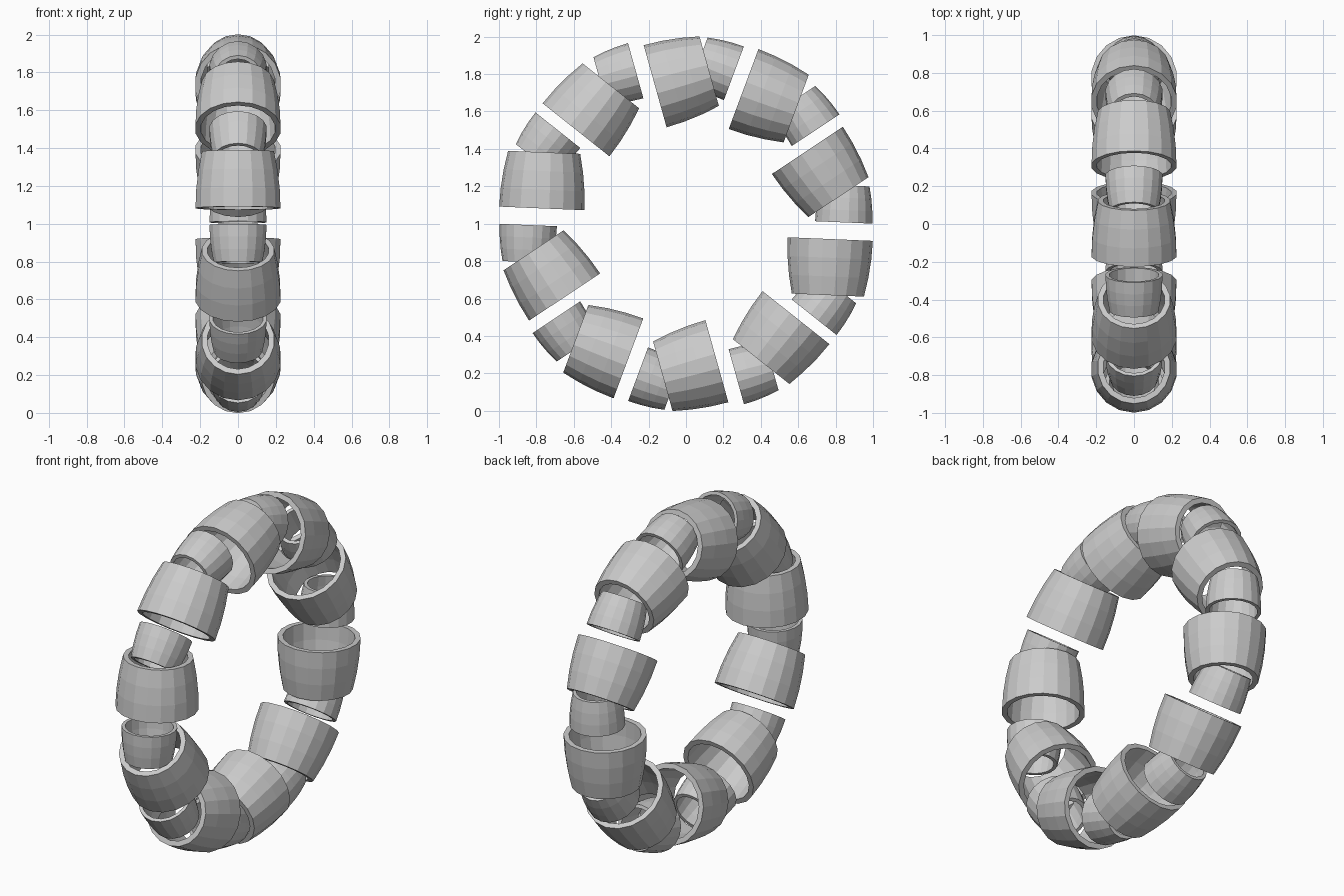
import bpy
import bmesh
import math
from mathutils import Matrix, Vector

cube = bpy.data.objects.get("Cube")
if cube:
    bpy.data.objects.remove(cube, do_unlink=True)

SIDES = 18
BANDS = 3
STEP = math.radians(36)
FIRST_TILT = math.radians(-2.4)
CENTRE = Vector((0, 0, 1.0))


def barrel_mesh(name, wide, narrow, length, wall):
    """Open tapered sleeve along local z, wide rim at z = 0."""
    outer = []
    for i in range(BANDS + 1):
        t = i / BANDS
        outer.append((wide - (wide - narrow) * t * t, length * t))
    inner = [(r - wall, z) for r, z in reversed(outer)]
    profile = outer + inner

    bm = bmesh.new()
    rings = []
    for k in range(SIDES):
        a = math.tau * k / SIDES
        rings.append([bm.verts.new((r * math.cos(a), r * math.sin(a), z))
                      for r, z in profile])
    n = len(profile)
    for k in range(SIDES):
        here, after = rings[k], rings[(k + 1) % SIDES]
        for i in range(n):
            j = (i + 1) % n
            bm.faces.new((here[i], after[i], after[j], here[j]))
    bmesh.ops.recalc_face_normals(bm, faces=bm.faces)
    mesh = bpy.data.meshes.new(name)
    bm.to_mesh(mesh)
    bm.free()
    return mesh


def place(name, mesh, y, z, tilt, direction):
    """Put a sleeve's wide rim at (y, z), local x pointing outward."""
    radial = Vector((0, math.cos(tilt), math.sin(tilt)))
    axis = Vector((0, -math.sin(tilt), math.cos(tilt))) * direction
    side = axis.cross(radial)
    turn = Matrix((radial, side, axis)).transposed().to_4x4()
    obj = bpy.data.objects.new(name, mesh)
    obj.matrix_world = Matrix.Translation(CENTRE + Vector((0, y, z))) @ turn
    bpy.context.collection.objects.link(obj)


large = barrel_mesh("large_sleeve", 0.228, 0.193, 0.30, 0.03)
small = barrel_mesh("small_sleeve", 0.153, 0.130, 0.198, 0.02)

# Rim centres for half of the ring
large_spots = [(0.771, -0.082), (0.649, 0.392), (0.308, 0.72),
               (-0.165, 0.735), (-0.588, 0.502)]
small_spots = [(0.843, 0.007), (0.693, 0.50), (0.256, 0.804),
               (-0.269, 0.818), (-0.685, 0.50)]

# Half turn repeats the sleeves on the opposite side
for half, sign in enumerate((1, -1)):
    for i in range(len(large_spots)):
        tilt = FIRST_TILT + STEP * i + math.pi * half
        number = half * len(large_spots) + i + 1
        y, z = large_spots[i]
        place(f"large_sleeve_{number}", large, y * sign, z * sign, tilt, -1)
        y, z = small_spots[i]
        place(f"small_sleeve_{number}", small, y * sign, z * sign, tilt, 1)
